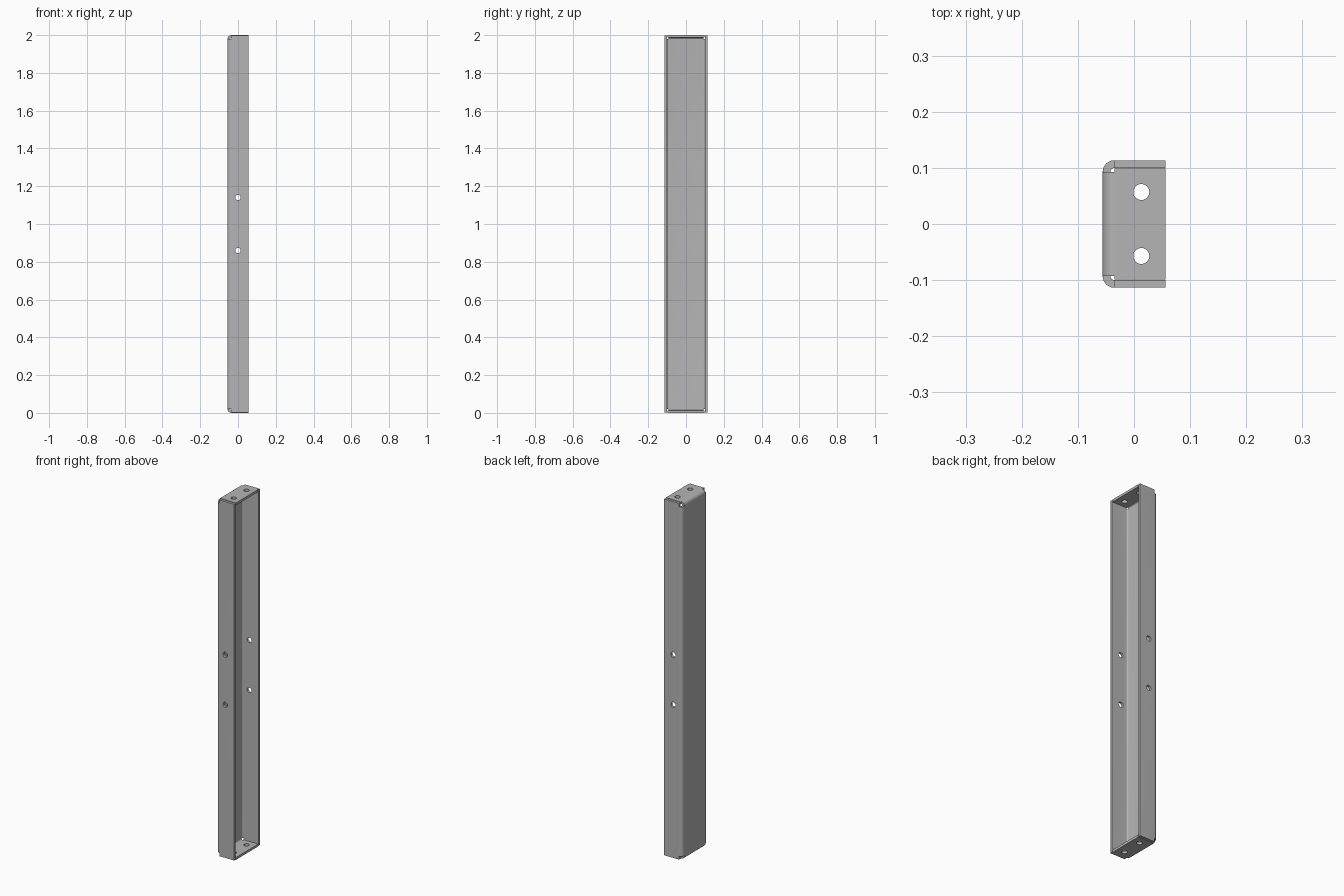
import bpy, bmesh
from math import sin, cos, pi
from mathutils import Matrix, Vector

cube = bpy.data.objects.get("Cube")
if cube:
    bpy.data.objects.remove(cube)

HX, HY, H = 0.056, 0.1135, 2.0      # half depth, half width, height
R, T = 0.021, 0.0135                # outer bend radius, sheet thickness
HOLE = 0.0143
STEPS = 6

steel = bpy.data.materials.new("grey steel")
steel.use_nodes = True
grey = (0.46, 0.46, 0.46, 1)
steel.diffuse_color = grey
steel.node_tree.nodes["Principled BSDF"].inputs["Base Color"].default_value = grey


def fold_path(edge):
    """Bend away from the web, then run flat to the open side: (x, out) pairs."""
    arc = [(-HX + R - R * cos(a), edge - R + R * sin(a))
           for a in (pi / 2 * i / STEPS for i in range(STEPS + 1))]
    return arc + [(HX, edge)]


def strip(bm, path, stops, flat_stops, place):
    """Sweep a fold path across its width; the flat part may run wider than the bend."""
    for i in range(len(path) - 1):
        across = flat_stops if i == STEPS else stops
        for a, b in zip(across, across[1:]):
            corners = ((path[i], a), (path[i + 1], a), (path[i + 1], b), (path[i], b))
            bm.faces.new([bm.verts.new(place(p, w)) for p, w in corners])


# Folded sheet: web, two long flanges and two end tabs, with corner reliefs
bm = bmesh.new()
web_y, web_z = HY - R, H / 2 - R
bm.faces.new([bm.verts.new((-HX, y, z)) for y, z in
              ((-web_y, -web_z), (web_y, -web_z), (web_y, web_z), (-web_y, web_z))])
flange_z, tab_y = H / 2 - 0.002, HY - T - 0.0015
for s in (-1, 1):
    strip(bm, fold_path(HY), (-web_z, web_z), (-flange_z, -web_z, web_z, flange_z),
          lambda p, w: (p[0], s * p[1], w))
    strip(bm, fold_path(H / 2), (-web_y, web_y), (-tab_y, -web_y, web_y, tab_y),
          lambda p, w: (p[0], w, s * p[1]))
bmesh.ops.remove_doubles(bm, verts=bm.verts, dist=0.0001)
bmesh.ops.recalc_face_normals(bm, faces=bm.faces)
bm.faces.ensure_lookup_table()
bm.normal_update()
if bm.faces[0].normal.x > 0:
    bmesh.ops.reverse_faces(bm, faces=bm.faces)
bmesh.ops.translate(bm, verts=bm.verts, vec=(0, 0, H / 2))
mesh = bpy.data.meshes.new("channel_bracket")
bm.to_mesh(mesh)
bm.free()
mesh.materials.append(steel)
bracket = bpy.data.objects.new("channel_bracket", mesh)
bpy.context.collection.objects.link(bracket)

# Drills for the bolt holes
bm = bmesh.new()


def drill(location, length, turn=0):
    matrix = Matrix.Translation(Vector(location)) @ Matrix.Rotation(turn, 4, 'X')
    bmesh.ops.create_cone(bm, cap_ends=True, segments=32, radius1=HOLE, radius2=HOLE,
                          depth=length, matrix=matrix)


for s in (-1, 1):
    drill((0, 0, H / 2 + s * 0.14), 0.4, pi / 2)
    for z in (0, H):
        drill((0.013, s * 0.057, z), 0.1)
cut_mesh = bpy.data.meshes.new("hole_cutter")
bm.to_mesh(cut_mesh)
bm.free()
cut_mesh.materials.append(steel)
cutter = bpy.data.objects.new("hole_cutter", cut_mesh)
cutter.hide_render = True
bpy.context.collection.objects.link(cutter)

# Give the sheet its thickness, cut the holes and smooth the bends
solid = bracket.modifiers.new("thickness", 'SOLIDIFY')
solid.thickness = T
solid.offset = -1
solid.use_even_offset = True
cut = bracket.modifiers.new("holes", 'BOOLEAN')
cut.operation = 'DIFFERENCE'
cut.solver = 'EXACT'
cut.object = cutter
bpy.ops.object.select_all(action='DESELECT')
bracket.select_set(True)
bpy.context.view_layer.objects.active = bracket
for name in ("thickness", "holes"):
    bpy.ops.object.modifier_apply(modifier=name)
bpy.data.objects.remove(cutter)
bpy.ops.object.shade_smooth_by_angle(angle=pi / 6)
